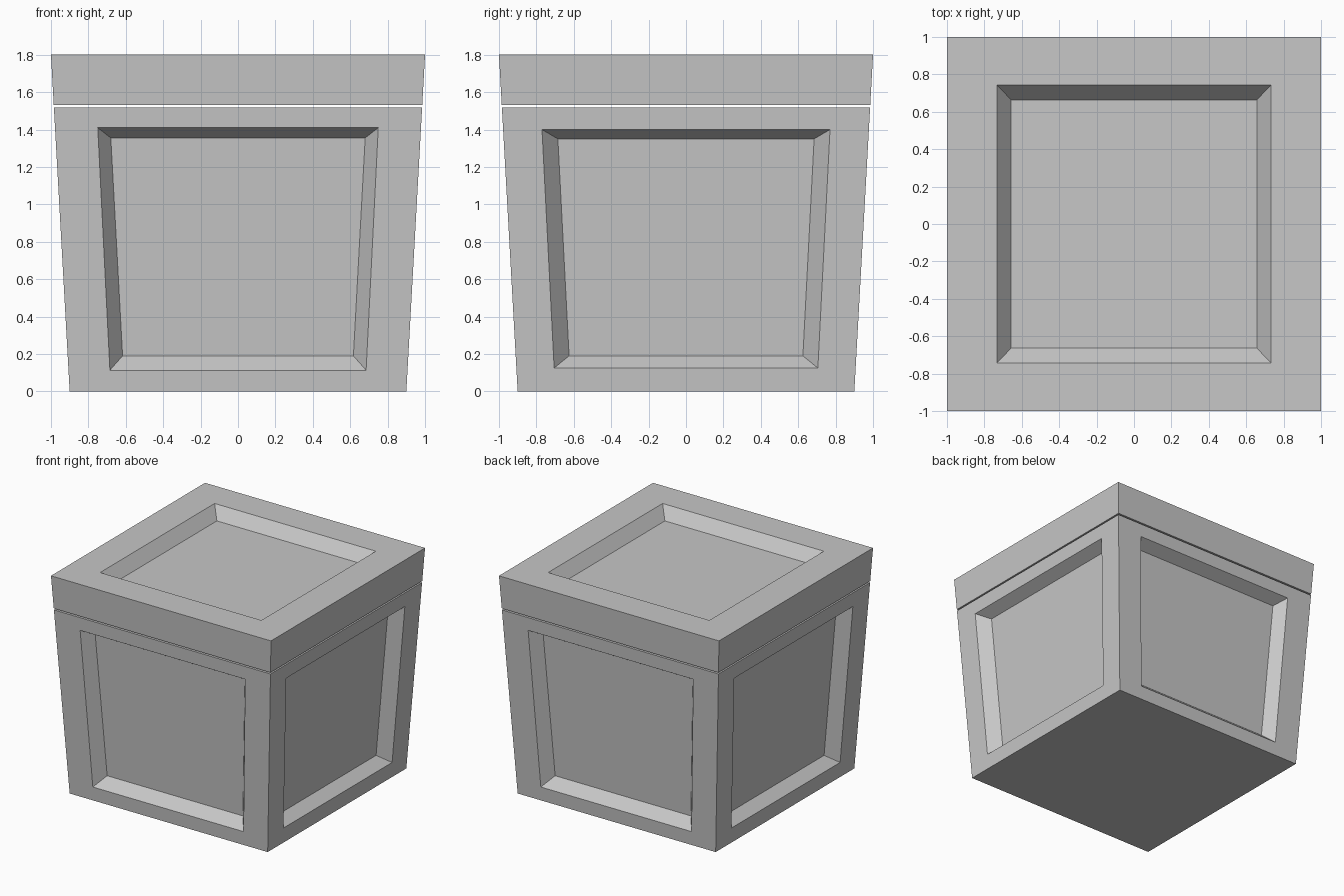
import bpy
import bmesh
from math import pi
from mathutils import Matrix, Vector

HEIGHT, BASE, TOP = 1.8, 0.9, 1.0
BODY_TOP, LID_BOTTOM = 1.518, 1.53
DEPTH = 0.093

cube = bpy.data.objects.get("Cube")
if cube:
    bpy.data.objects.remove(cube)

grey = bpy.data.materials.new("light grey")
grey.use_nodes = True
colour = (0.57, 0.57, 0.57, 1)
grey.diffuse_color = colour
grey.node_tree.nodes["Principled BSDF"].inputs["Base Color"].default_value = colour


def half_width(z):
    return BASE + (TOP - BASE) * z / HEIGHT


def add_face(bm, points):
    bm.faces.new([bm.verts.new(p) for p in points])


def bridge(bm, outer, inner):
    """Ring of four quads between two rectangles."""
    for i in range(4):
        j = (i + 1) % 4
        add_face(bm, (outer[i], outer[j], inner[j], inner[i]))


def recessed(bm, outer, rim, floor):
    bridge(bm, outer, rim)
    bridge(bm, rim, floor)
    add_face(bm, floor)


def trapezoid(low, high, depth=0):
    """Front-facing trapezoid on the sloping wall; low and high are (half width, z)."""
    return [Vector((s * w, depth - half_width(z), z))
            for s, (w, z) in ((-1, low), (1, low), (1, high), (-1, high))]


def square(w, z, d=None):
    d = d or w
    return [Vector((x * w, y * d, z)) for x, y in ((-1, -1), (1, -1), (1, 1), (-1, 1))]


def finish(bm, name):
    bmesh.ops.remove_doubles(bm, verts=bm.verts, dist=0.0005)
    bmesh.ops.recalc_face_normals(bm, faces=bm.faces)
    mesh = bpy.data.meshes.new(name)
    bm.to_mesh(mesh)
    bm.free()
    mesh.materials.append(grey)
    bpy.context.collection.objects.link(bpy.data.objects.new(name, mesh))


# Tapered body with a sunken panel in each wall
body = bmesh.new()
wall = trapezoid((BASE, 0), (half_width(BODY_TOP), BODY_TOP))
front_panel = (trapezoid((0.685, 0.113), (0.75, 1.41)),
               trapezoid((0.617, 0.19), (0.68, 1.355), DEPTH))
side_panel = (trapezoid((0.705, 0.125), (0.77, 1.40)),
              trapezoid((0.625, 0.19), (0.685, 1.35), DEPTH))
for turn in range(4):
    spin = Matrix.Rotation(turn * pi / 2, 3, "Z")
    rim, floor = side_panel if turn % 2 else front_panel
    recessed(body, *[[spin @ p for p in ring] for ring in (wall, rim, floor)])
add_face(body, square(BASE, 0))
add_face(body, square(half_width(BODY_TOP), BODY_TOP))
finish(body, "crate_body")

# Lid with a sunken top panel, floating just above the body
lid = bmesh.new()
lower = square(half_width(LID_BOTTOM), LID_BOTTOM)
upper = square(TOP, HEIGHT)
add_face(lid, lower)
bridge(lid, lower, upper)
recessed(lid, upper, square(0.733, HEIGHT, 0.743), square(0.657, HEIGHT - DEPTH, 0.664))
finish(lid, "crate_lid")
